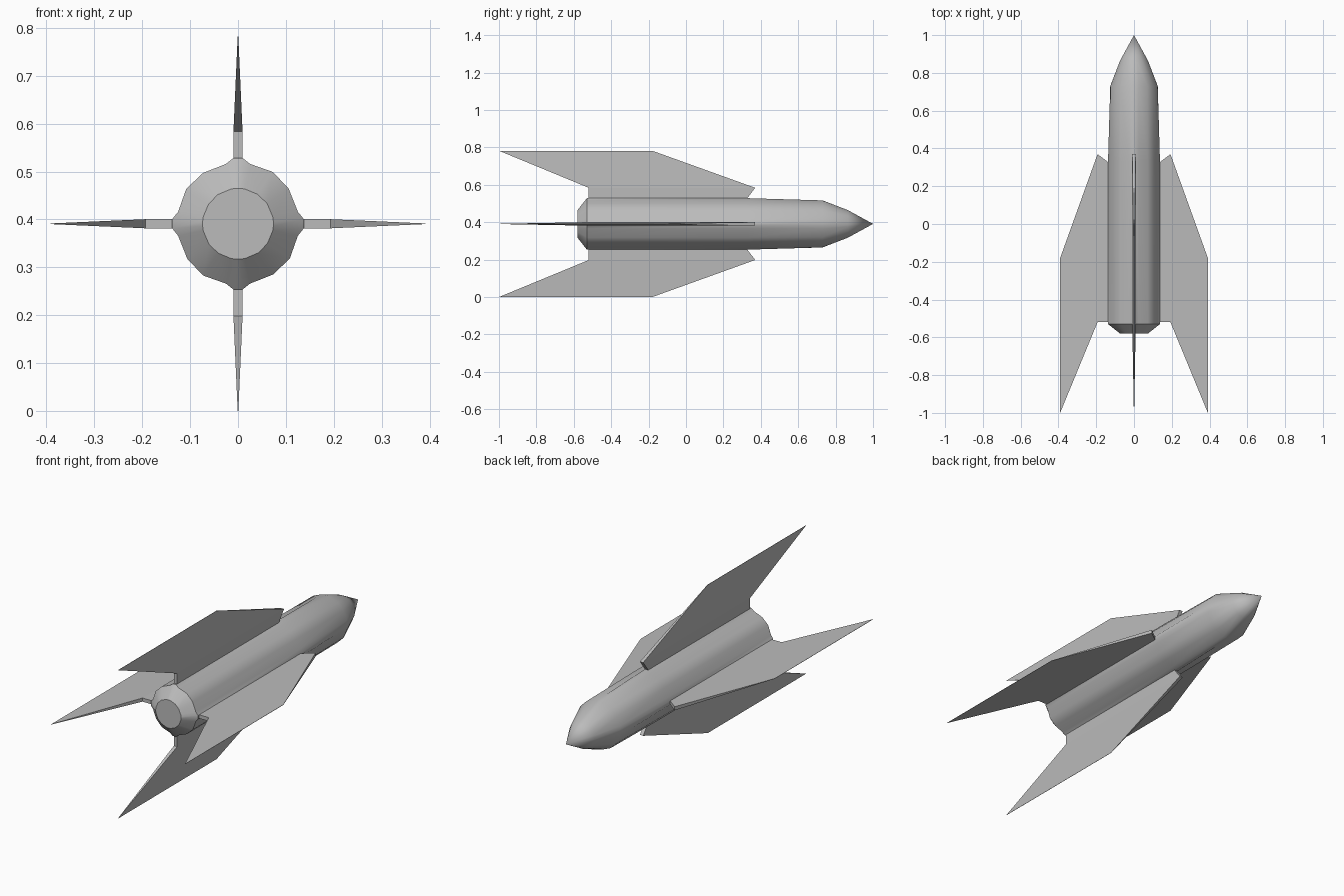
import bpy, bmesh, math
from mathutils import Matrix, Vector

cube = bpy.data.objects.get("Cube")
if cube:
    bpy.data.objects.remove(cube, do_unlink=True)

AXIS_Z = 0.391   # height of the hull centre line

grey = bpy.data.materials.new("hull grey")
grey.use_nodes = True
colour = (0.5, 0.5, 0.5, 1)
grey.diffuse_color = colour
grey.node_tree.nodes["Principled BSDF"].inputs["Base Color"].default_value = colour


def finish(name, bm, smooth):
    bmesh.ops.recalc_face_normals(bm, faces=bm.faces)
    mesh = bpy.data.meshes.new(name)
    bm.to_mesh(mesh)
    bm.free()
    mesh.materials.append(grey)
    obj = bpy.data.objects.new(name, mesh)
    bpy.context.collection.objects.link(obj)
    obj.location.z = AXIS_Z
    if smooth:
        bpy.ops.object.select_all(action='DESELECT')
        obj.select_set(True)
        bpy.context.view_layer.objects.active = obj
        bpy.ops.object.shade_smooth_by_angle(angle=math.radians(35))
    return obj


# Hull cross-section: one quadrant with raised fin roots, turned four times
quadrant = [(0.1375, 0.0095), (0.125, 0.025), (0.106, 0.073),
            (0.073, 0.108), (0.025, 0.125), (0.0095, 0.1375)]
section = []
for k in range(4):
    turn = Matrix.Rotation(k * math.pi / 2, 2)
    section += [turn @ Vector(p) for p in quadrant]


def ring(bm, y, radius=None):
    """Ridged section, or the same points pulled onto a circle."""
    points = [p.normalized() * radius if radius else p for p in section]
    return [bm.verts.new((p.x, y, p.y)) for p in points]


def bridge(bm, a, b):
    for i in range(len(a)):
        j = (i + 1) % len(a)
        bm.faces.new((a[i], a[j], b[j], b[i]))


# Hull: tail cone, ridged barrel and pointed nose
bm = bmesh.new()
rings = [ring(bm, -0.58, 0.074), ring(bm, -0.53), ring(bm, 0.33),
         ring(bm, 0.73, 0.126), ring(bm, 0.865, 0.074)]
for a, b in zip(rings, rings[1:]):
    bridge(bm, a, b)
bm.faces.new(rings[0])
tip = bm.verts.new((0, 1, 0))
last = rings[-1]
for i in range(len(last)):
    bm.faces.new((last[i], last[(i + 1) % len(last)], tip))
finish("hull", bm, True)

# Fin outline as (y, distance from axis, half thickness)
root = [(-0.52, 0.12, 0.0095), (0.315, 0.12, 0.0095),
        (0.37, 0.193, 0.0095), (-0.52, 0.193, 0.0095)]
blade = [root[3], root[2], (-0.18, 0.391, 0.0007), (-1.0, 0.391, 0.0007)]


def make_fin(name, angle):
    bm = bmesh.new()
    for outline in (root, blade):
        sides = [[bm.verts.new((s * t, y, r)) for y, r, t in outline]
                 for s in (-1, 1)]
        for side in sides:
            bm.faces.new(side)
        for i in range(4):
            # the edge shared by root and blade stays open
            if (outline is root and i == 2) or (outline is blade and i == 0):
                continue
            j = (i + 1) % 4
            bm.faces.new((sides[0][i], sides[0][j], sides[1][j], sides[1][i]))
    bmesh.ops.remove_doubles(bm, verts=bm.verts, dist=0.0001)
    bmesh.ops.rotate(bm, verts=bm.verts, cent=(0, 0, 0),
                     matrix=Matrix.Rotation(angle, 3, 'Y'))
    finish(name, bm, False)


for k, name in enumerate(("top_fin", "left_fin", "bottom_fin", "right_fin")):
    make_fin(name, k * math.pi / 2)
